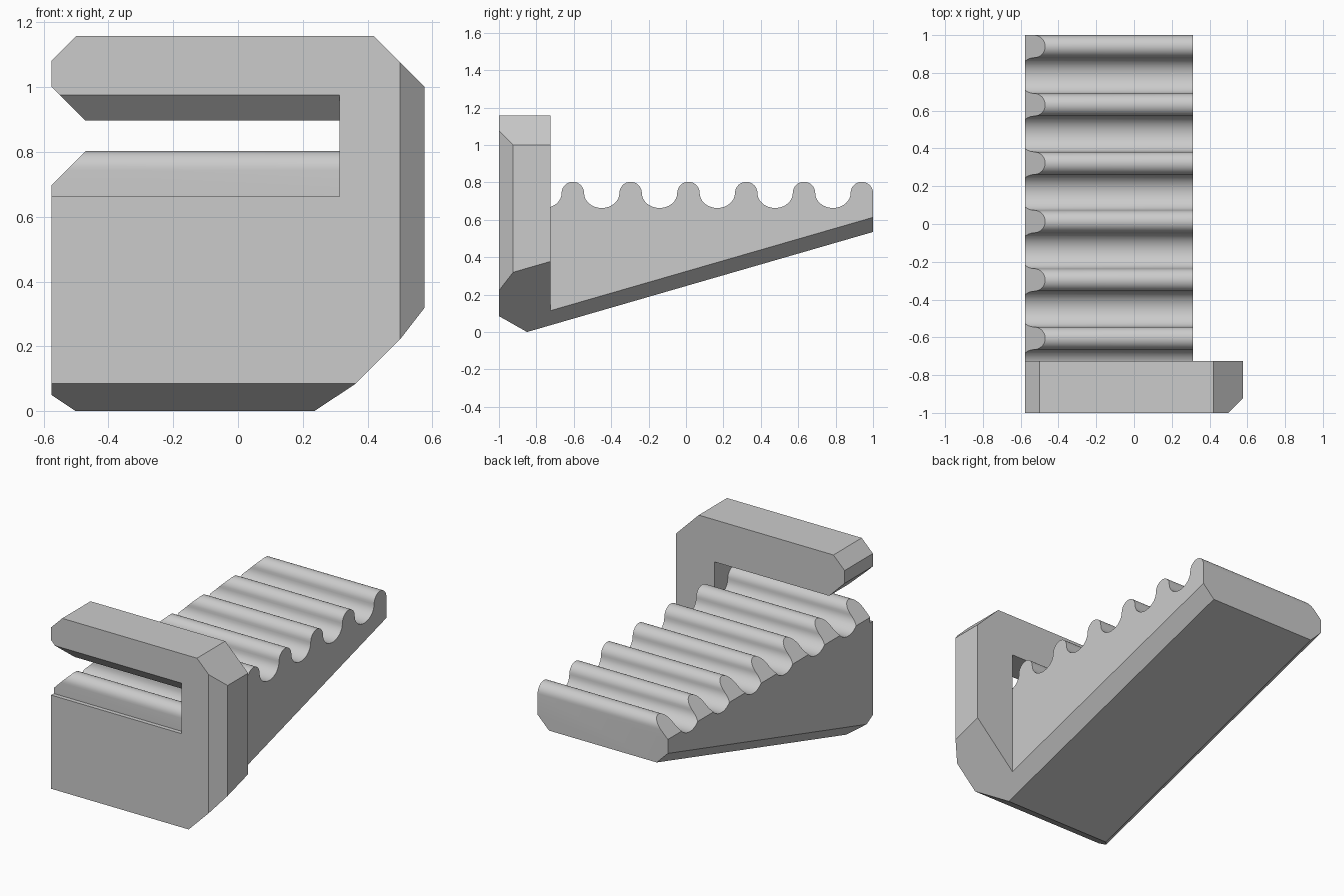
import bpy, bmesh, math
from mathutils import Vector

cube = bpy.data.objects.get("Cube")
if cube:
    bpy.data.objects.remove(cube, do_unlink=True)

# Main dimensions
SIDE, INNER = 0.576, 0.313          # half width, slot end
FRONT, BACK, ARM_BACK = -1.0, 1.0, -0.724
TOP, LEDGE, ARM_LOW = 1.157, 0.663, 0.897
RISE = 0.535 / 1.85                 # slope of the underside
MID, RADIUS, PITCH = 0.743, 0.06, 0.309
RIDGES, STEPS = 7, 16

grey = bpy.data.materials.new("plain_grey")
grey.use_nodes = True
colour = (0.6, 0.6, 0.6, 1)
grey.diffuse_color = colour
grey.node_tree.nodes["Principled BSDF"].inputs["Base Color"].default_value = colour


def under(y):
    return RISE * (y + 0.85)


def prism(name, outline, x0, x1, cuts):
    """Extrude a (y, z) outline along x, then trim it with (point, outward normal) planes."""
    bm = bmesh.new()
    face = bm.faces.new([bm.verts.new((x0, y, z)) for y, z in outline])
    new = bmesh.ops.extrude_face_region(bm, geom=[face])["geom"]
    verts = [v for v in new if isinstance(v, bmesh.types.BMVert)]
    bmesh.ops.translate(bm, verts=verts, vec=(x1 - x0, 0, 0))
    for point, normal in cuts:
        bmesh.ops.bisect_plane(bm, geom=bm.verts[:] + bm.edges[:] + bm.faces[:],
                               plane_co=Vector(point), plane_no=Vector(normal),
                               clear_outer=True)
        rim = [e for e in bm.edges if e.is_boundary]
        bmesh.ops.holes_fill(bm, edges=rim, sides=0)
    bmesh.ops.recalc_face_normals(bm, faces=bm.faces[:])
    mesh = bpy.data.meshes.new(name)
    bm.to_mesh(mesh)
    bm.free()
    obj = bpy.data.objects.new(name, mesh)
    bpy.context.collection.objects.link(obj)
    mesh.materials.append(grey)
    return obj


# Sloping bevels along both lower sides
lower_left = ((0.235, -0.85, 0), (1, RISE, -1))
lower_right = ((-0.5, -0.85, 0), (-1, RISE, -1))

# Ridged wedge
first = BACK - RADIUS - PITCH * (RIDGES - 1)
outline = [(FRONT, LEDGE), (first - RADIUS, LEDGE)]
for i in range(RIDGES):
    peak = first + PITCH * i
    for s in range(STEPS + 1):
        a = math.pi * (1 - s / STEPS)
        outline.append((peak + RADIUS * math.cos(a), MID + RADIUS * math.sin(a)))
    if i < RIDGES - 1:
        half = PITCH / 2 - RADIUS
        for s in range(1, STEPS):
            a = math.pi * (1 + s / STEPS)
            outline.append((peak + PITCH / 2 + half * math.cos(a),
                            MID + (MID - LEDGE) * math.sin(a)))
outline += [(BACK, under(BACK)), (-0.85, 0), (FRONT, 0.085)]
wedge = prism("ridged_wedge", outline, -SIDE, INNER,
              [lower_left, lower_right, ((-SIDE, 0, 0.697), (-1, 0, 1))])

# Upright post with bevelled outer edges
post = prism("post",
             [(FRONT, 0.085), (-0.85, 0), (ARM_BACK, under(ARM_BACK)),
              (ARM_BACK, TOP), (FRONT, TOP)], INNER, SIDE,
             [lower_left, ((0.42, 0, TOP), (1, 0, 1)), ((0.5, FRONT, 0), (1, -1, 0))])

# Overhanging arm with a bevelled lower front edge and tip
arm = prism("arm",
            [(FRONT, 0.975), (FRONT + 0.078, ARM_LOW), (ARM_BACK, ARM_LOW),
             (ARM_BACK, TOP), (FRONT, TOP)], -SIDE, INNER,
            [((-0.5, 0, TOP), (-1, 0, 1)), ((-0.471, 0, ARM_LOW), (-1, 0, -1))])

# Fuse the parts into one solid
bpy.context.view_layer.objects.active = wedge
for part in (post, arm):
    mod = wedge.modifiers.new("join_" + part.name, "BOOLEAN")
    mod.operation, mod.solver, mod.object = "UNION", "EXACT", part
    bpy.ops.object.modifier_apply(modifier=mod.name)
    bpy.data.objects.remove(part, do_unlink=True)
wedge.name = "ridged_ramp_with_hook"

# Merge flush faces across the seams
bm = bmesh.new()
bm.from_mesh(wedge.data)
bmesh.ops.remove_doubles(bm, verts=bm.verts[:], dist=0.0001)
bmesh.ops.dissolve_limit(bm, angle_limit=math.radians(0.5),
                         verts=bm.verts[:], edges=bm.edges[:])
bm.to_mesh(wedge.data)
bm.free()

bpy.ops.object.select_all(action="DESELECT")
wedge.select_set(True)
bpy.context.view_layer.objects.active = wedge
bpy.ops.object.shade_smooth_by_angle(angle=math.radians(25))
